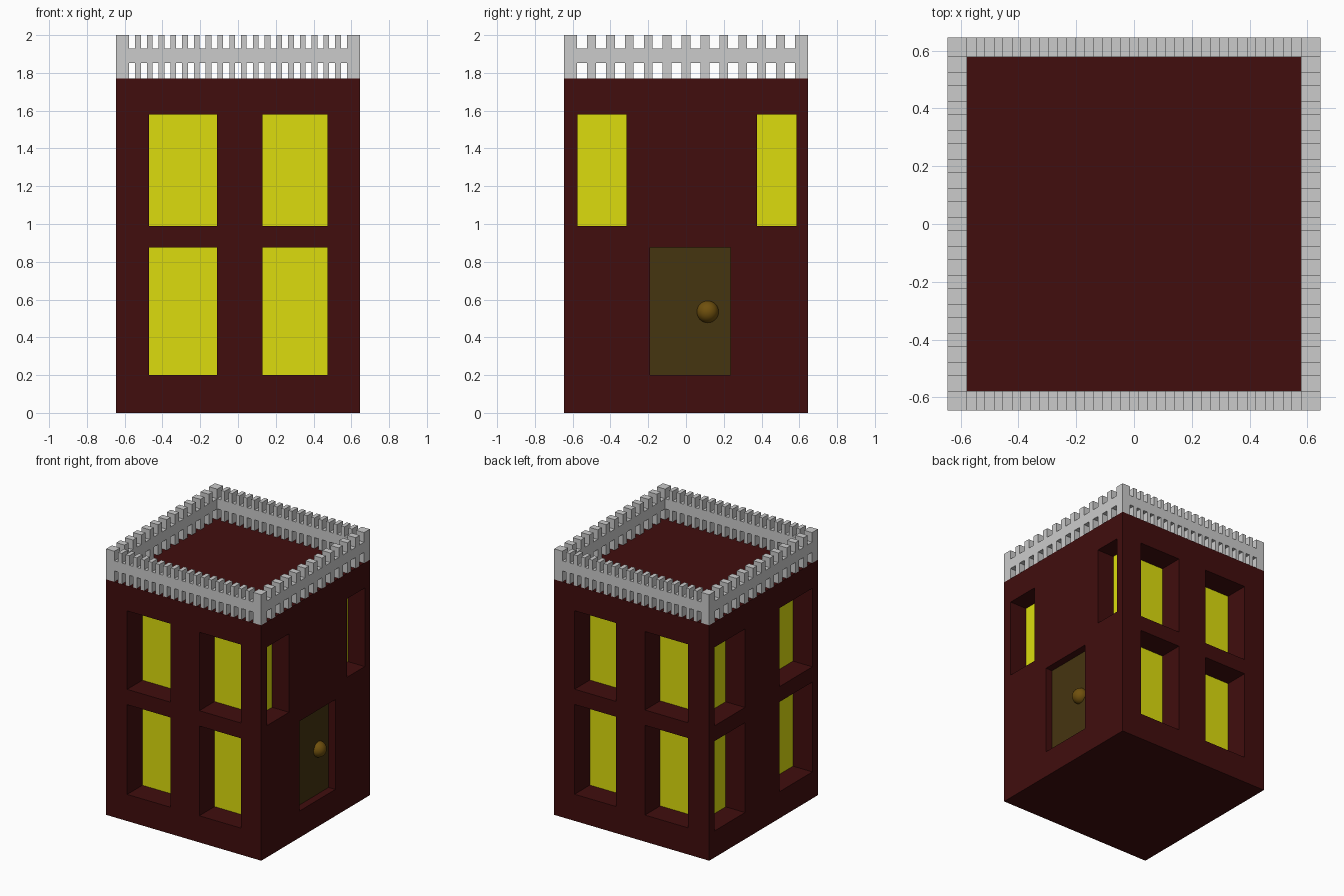
import bpy, bmesh
from mathutils import Matrix, Vector

if "Cube" in bpy.data.objects:
    bpy.data.objects.remove(bpy.data.objects["Cube"])

H = 0.645        # half width of the tower
ROOF, TOP = 1.77, 2.0


def material(name, rgb):
    m = bpy.data.materials.new(name)
    m.diffuse_color = (*rgb, 1)
    m.use_nodes = True
    m.node_tree.nodes["Principled BSDF"].inputs["Base Color"].default_value = m.diffuse_color
    return m


BRICK = material("dark_red", (0.052, 0.004, 0.004))
GLOW = material("yellow", (0.72, 0.72, 0.004))
WOOD = material("door_brown", (0.06, 0.035, 0.005))
BRASS = material("brass", (0.16, 0.08, 0.004))


def boxes(name, spans, mat=None):
    """One object made of axis-aligned boxes given as (low corner, high corner)."""
    bm = bmesh.new()
    for lo, hi in spans:
        lo, hi = Vector(lo), Vector(hi)
        bmesh.ops.create_cube(bm, size=1, matrix=Matrix.Translation((lo + hi) / 2)
                              @ Matrix.Diagonal((*(hi - lo), 1)))
    me = bpy.data.meshes.new(name)
    bm.to_mesh(me)
    bm.free()
    ob = bpy.data.objects.new(name, me)
    bpy.context.collection.objects.link(ob)
    if mat:
        me.materials.append(mat)
    return ob


def wall_box(axis, sign, a0, a1, z0, z1, near, far):
    """Box on a wall; near and far are depths measured inwards from the wall."""
    d = sorted((sign * (H - near), sign * (H - far)))
    if axis == "y":
        return (a0, d[0], z0), (a1, d[1], z1)
    return (d[0], a0, z0), (d[1], a1, z1)


# Openings: wall axis, side, horizontal span, vertical span, depth
UPPER, LOWER = (0.99, 1.58), (0.20, 0.875)
windows = []
for z in (UPPER, LOWER):
    for side in (-1, 1):
        windows += [("y", side, -0.47, -0.11, *z, 0.185),
                    ("y", side, 0.13, 0.475, *z, 0.185)]
    windows += [("x", -1, 0.22, 0.585, *z, 0.165),
                ("x", -1, -0.58, -0.19, *z, 0.165)]
windows += [("x", 1, -0.575, -0.315, *UPPER, 0.145),
            ("x", 1, 0.375, 0.585, *UPPER, 0.145)]
door = ("x", 1, -0.19, 0.235, *LOWER, 0.06)

# Tower block with the recesses cut out
body = boxes("tower_body", [((-H, -H, 0), (H, H, ROOF))], BRICK)
cutter = boxes("recess_cutter",
               [wall_box(*o[:6], -0.1, o[6]) for o in windows + [door]], BRICK)
cutter.hide_render = True
cutter.hide_set(True)
cut = body.modifiers.new("recesses", "BOOLEAN")
cut.operation, cut.solver, cut.object = "DIFFERENCE", "EXACT", cutter

# Glowing panes and door panel lie on the recess floors
boxes("window_panes", [wall_box(*o[:6], o[6] - 0.004, o[6]) for o in windows], GLOW)
boxes("door_panel", [wall_box(*door[:6], door[6] - 0.004, door[6])], WOOD)

# Door knob, half sunk in the door
bpy.ops.mesh.primitive_uv_sphere_add(segments=32, ring_count=16, radius=0.058,
                                     location=(0.587, 0.115, 0.535))
knob = bpy.context.object
knob.name = "door_knob"
knob.data.materials.append(BRASS)
bpy.ops.object.shade_smooth()

# Parapet: corner posts, then a rail with balusters below and merlons above
P = 0.068
boxes("corner_posts", [((min(x, x - sx * P), min(y, y - sy * P), ROOF),
                        (max(x, x - sx * P), max(y, y - sy * P), TOP))
                       for sx in (-1, 1) for sy in (-1, 1)
                       for x, y in [(sx * H, sy * H)]])


def parapet(name, axis, sign, count, width):
    e = H - P
    rail = (1.852, 1.928)
    spans = [wall_box(axis, sign, -e, e, *rail, 0, P)]
    gap = (2 * e - count * width) / (count + 1)
    for i in range(count):
        a = -e + gap + i * (width + gap)
        for z in ((ROOF, rail[0]), (rail[1], TOP)):
            spans.append(wall_box(axis, sign, a, a + width, *z, 0, P))
    boxes(name, spans)


parapet("front_parapet", "y", -1, 18, 0.030)
parapet("back_parapet", "y", 1, 18, 0.030)
parapet("left_parapet", "x", -1, 11, 0.047)
parapet("right_parapet", "x", 1, 11, 0.047)
